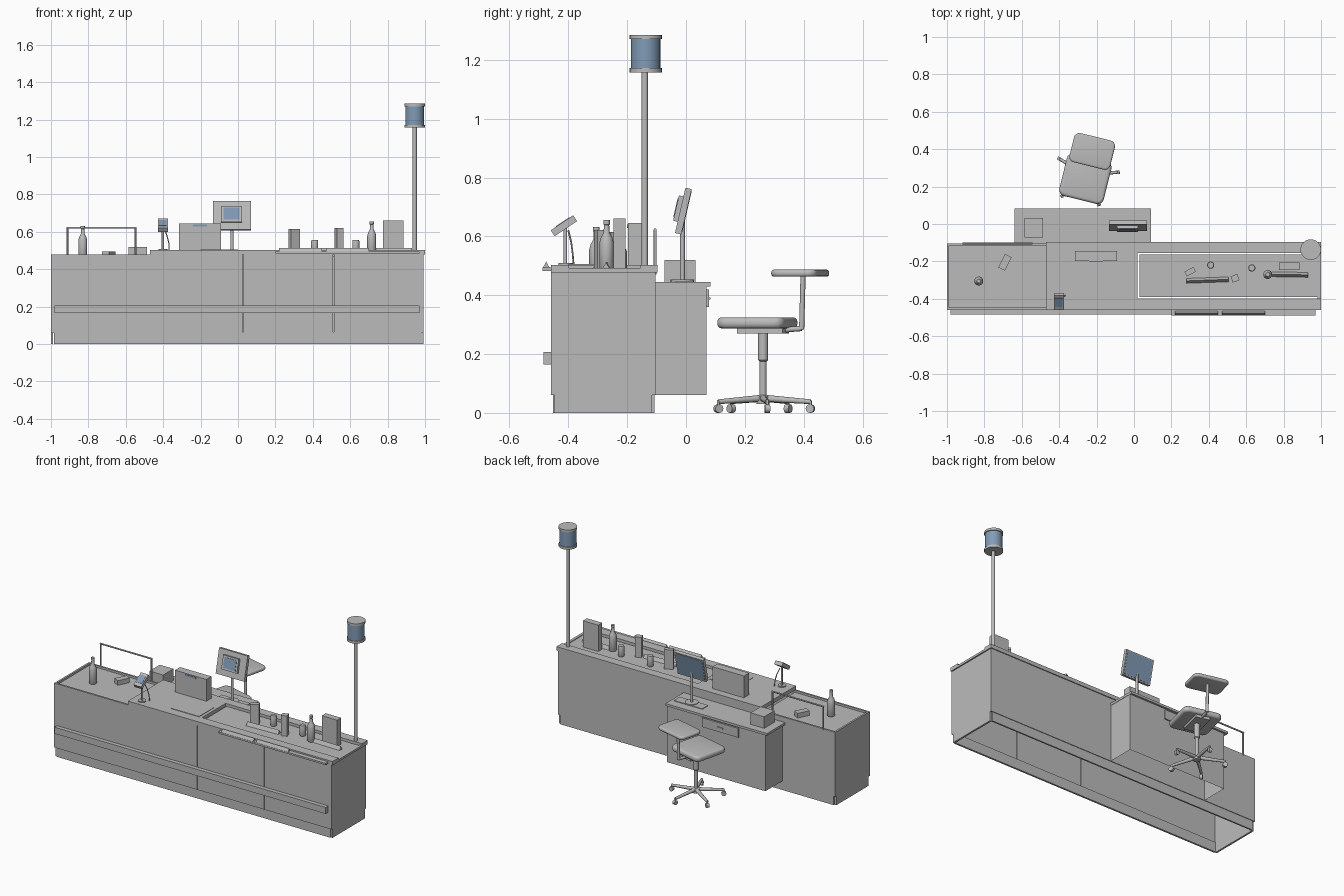
import bpy, bmesh, math
from mathutils import Vector, Matrix

if "Cube" in bpy.data.objects:
    bpy.data.objects.remove(bpy.data.objects["Cube"])


def material(name, rgb):
    m = bpy.data.materials.new(name)
    m.use_nodes = True
    m.diffuse_color = (*rgb, 1)
    m.node_tree.nodes["Principled BSDF"].inputs["Base Color"].default_value = (*rgb, 1)
    return m


GREY = material("warm grey", (0.5, 0.5, 0.5))
BLUE = material("screen blue", (0.22, 0.33, 0.47))


def finish(name, bm, mat=GREY, smooth=False):
    bmesh.ops.recalc_face_normals(bm, faces=bm.faces)
    me = bpy.data.meshes.new(name)
    bm.to_mesh(me)
    bm.free()
    me.materials.append(mat)
    ob = bpy.data.objects.new(name, me)
    bpy.context.collection.objects.link(ob)
    if smooth:
        bpy.ops.object.select_all(action='DESELECT')
        ob.select_set(True)
        bpy.context.view_layer.objects.active = ob
        bpy.ops.object.shade_smooth_by_angle(angle=math.radians(40))
    return ob


def box(name, x, y, z, mat=GREY, open_bottom=False):
    """Box from (min, max) pairs."""
    bm = bmesh.new()
    bmesh.ops.create_cube(bm, size=1)
    for v in bm.verts:
        v.co = [(a + b) / 2 + c * (b - a) for c, (a, b) in zip(v.co, (x, y, z))]
    if open_bottom:
        low = [f for f in bm.faces if f.normal.z < -0.9]
        bmesh.ops.delete(bm, geom=low, context='FACES_ONLY')
    return finish(name, bm, mat)


def turned_box(name, centre, size, mat=GREY, spin=0, tilt=0, round_edge=0):
    """Box turned about z by spin and about x by tilt, in degrees."""
    bm = bmesh.new()
    bmesh.ops.create_cube(bm, size=1)
    bmesh.ops.scale(bm, vec=size, verts=bm.verts)
    if round_edge:
        upright = [e for e in bm.edges if abs(e.verts[0].co.z - e.verts[1].co.z) > 1e-4]
        bmesh.ops.bevel(bm, geom=upright, offset=round_edge, segments=5, profile=0.5, affect='EDGES')
        rims = [e for e in bm.edges if abs(e.verts[0].co.z - e.verts[1].co.z) < 1e-4]
        bmesh.ops.bevel(bm, geom=rims, offset=size[2] * 0.4, segments=3, profile=0.5, affect='EDGES')
    rot = Matrix.Rotation(math.radians(spin), 4, 'Z') @ Matrix.Rotation(math.radians(tilt), 4, 'X')
    bmesh.ops.transform(bm, matrix=Matrix.Translation(centre) @ rot, verts=bm.verts)
    return finish(name, bm, mat, bool(round_edge))


def lathe(name, x, y, profile, mat=GREY, sides=24):
    """Solid of revolution from (radius, height) points."""
    bm = bmesh.new()
    rings = []
    for r, z in profile:
        rings.append([bm.verts.new((x + r * math.cos(t), y + r * math.sin(t), z))
                      for t in (2 * math.pi * i / sides for i in range(sides))])
    for a, b in zip(rings, rings[1:]):
        for i in range(sides):
            j = (i + 1) % sides
            bm.faces.new((a[i], a[j], b[j], b[i]))
    bm.faces.new(rings[0][::-1])
    bm.faces.new(rings[-1])
    return finish(name, bm, mat, True)


def cylinder(name, x, y, r, z0, z1, mat=GREY):
    return lathe(name, x, y, [(r, z0), (r, z1)], mat)


def rod(name, a, b, r0, r1, sides=12):
    a, b = Vector(a), Vector(b)
    bm = bmesh.new()
    bmesh.ops.create_cone(bm, cap_ends=True, segments=sides, radius1=r0, radius2=r1, depth=(b - a).length)
    rot = (b - a).to_track_quat('Z', 'Y').to_matrix().to_4x4()
    bmesh.ops.transform(bm, matrix=Matrix.Translation((a + b) / 2) @ rot, verts=bm.verts)
    return finish(name, bm, GREY, True)


def divider(name, x, y0, y1, z, w=0.026):
    """Triangular bar lying along x."""
    bm = bmesh.new()
    ends = []
    for px, py in ((x[0], y0), (x[1], y1)):
        ends.append([bm.verts.new(p) for p in
                     ((px, py - w / 2, z), (px, py + w / 2, z), (px, py, z + w * 0.9))])
    for i in range(3):
        j = (i + 1) % 3
        bm.faces.new((ends[0][i], ends[0][j], ends[1][j], ends[1][i]))
    bm.faces.new(ends[0])
    bm.faces.new(ends[1])
    return finish(name, bm)


# Counter shell: open underneath, lower at the packing end
box("counter_plinth_front", (-.985, .98), (-.452, -.44), (0, .065))
box("counter_plinth_back", (-.985, .98), (-.117, -.107), (0, .065))
for i, (x0, x1) in enumerate(((-1, .025), (.029, .508), (.512, .992))):
    box(f"front_panel_{i}", (x0, x1), (-.459, -.447), (.06, .478))
box("back_panel", (-1, .992), (-.115, -.103), (.06, .478))
for name, x0, x1 in (("packing_end", -1, -.988), ("belt_end", .98, .992)):
    box(name + "_panel", (x0, x1), (-.447, -.115), (0, .478))
box("packing_floor", (-.988, -.47), (-.447, -.115), (.455, .465))
box("bumper_rail", (-.98, .97), (-.485, -.459), (.165, .207))

# Worktop and sunken conveyor
box("worktop", (-.47, .02), (-.459, -.097), (.478, .503))
box("belt_rim_front", (.02, 1), (-.459, -.397), (.478, .503))
box("belt_rim_back", (.02, 1), (-.155, -.097), (.478, .503))
box("belt_end_rim", (.982, 1), (-.397, -.155), (.478, .492))
box("belt", (.03, .98), (-.39, -.162), (.465, .489))
box("scanner_plate", (-.2, .0), (-.4, -.24), (.503, .506))
box("customer_ledge", (.2, .97), (-.488, -.459), (.483, .494))

# Shopping and divider bars
divider("ledge_divider_a", (.22, .45), -.475, -.475, .494, .022)
divider("ledge_divider_b", (.47, .70), -.475, -.475, .494, .022)
divider("belt_divider_a", (.28, .505), -.304, -.296, .489)
divider("belt_divider_b", (.70, .93), -.268, -.272, .489)
turned_box("carton_a", (.30, -.255, .552), (.055, .028, .126), spin=28)
turned_box("carton_b", (.54, -.29, .555), (.038, .035, .132), spin=20)
box("cereal_carton", (.775, .885), (-.247, -.206), (.489, .66))
turned_box("carton_c", (-.69, -.205, .481), (.04, .08, .03), spin=-27)
for name, x, y in (("can_a", .41, -.22), ("can_b", .63, -.235)):
    lathe(name, x, y, [(.017, .489), (.019, .493), (.019, .55), (.016, .557)])
for name, x, y, z in (("bottle_a", .715, -.27, .489), ("bottle_b", -.83, -.305, .465)):
    lathe(name, x, y, [(.021, z), (.024, z + .005), (.024, z + .09), (.019, z + .108),
                       (.01, z + .125), (.009, z + .15), (.011, z + .152), (.011, z + .166)])

# Guard rail of the packing end
for x in (-.912, -.548):
    rod("guard_post", (x, -.105, .47), (x, -.105, .624), .005, .005)
rod("guard_bar", (-.917, -.105, .622), (-.543, -.105, .622), .005, .005)

# Lamp on a pole
cylinder("lamp_pole", .945, -.14, .011, .48, 1.16)
cylinder("lamp_bottom", .945, -.137, .055, 1.157, 1.172)
cylinder("lamp_glass", .945, -.137, .05, 1.172, 1.27, BLUE)
cylinder("lamp_cap", .945, -.137, .055, 1.27, 1.285)

# Receipt printer and card terminal
box("printer", (-.315, -.09), (-.197, -.145), (.503, .645))
box("printer_slot", (-.24, -.165), (-.2, -.196), (.628, .64), BLUE)
cylinder("terminal_foot", -.402, -.41, .024, .503, .509)
rod("terminal_stem", (-.402, -.41, .505), (-.402, -.41, .64), .006, .006)
turned_box("terminal", (-.402, -.415, .636), (.054, .092, .024), tilt=34)
turned_box("terminal_screen", (-.402, -.419, .647), (.04, .055, .005), BLUE, tilt=34)
cable = [(-.395, -.40, .62), (-.38, -.39, .58), (-.37, -.385, .54), (-.368, -.382, .503)]
for a, b in zip(cable, cable[1:]):
    rod("terminal_cable", a, b, .003, .003, 8)

# Cashier desk behind the counter
box("desk_body", (-.62, .088), (-.103, .07), (.06, .43), open_bottom=True)
box("desk_top", (-.64, .09), (-.103, .083), (.43, .445))
box("drawer", (-.43, -.17), (.07, .078), (.36, .42))
box("drawer_pull", (-.32, -.28), (.078, .083), (.385, .393))
box("cash_box", (-.585, -.487), (-.073, .033), (.445, .52))

# Two-sided monitor
cylinder("monitor_foot", -.032, -.012, .04, .445, .453)
cylinder("monitor_pole", -.032, -.012, .008, .45, .65)
box("monitor_stand", (-.135, .07), (-.035, .025), (.445, .449))
turned_box("monitor", (-.032, -.009, .686), (.205, .022, .158), tilt=-13)
turned_box("cashier_screen", (-.032, .002, .684), (.19, .003, .143), BLUE, tilt=-13)
turned_box("customer_display", (-.034, -.024, .694), (.112, .02, .088), tilt=-13)
turned_box("customer_screen", (-.034, -.034, .697), (.086, .004, .066), BLUE, tilt=-13)

# Swivel chair, turned slightly
cx, cy = -.255, .262
SPIN = -14


def seat_space(x, y, z):
    p = Matrix.Rotation(math.radians(SPIN), 3, 'Z') @ Vector((x, y, z))
    return p + Vector((cx, cy, 0))


turned_box("seat", seat_space(0, -.02, .306), (.245, .235, .038), spin=SPIN, round_edge=.035)
turned_box("backrest", seat_space(0, .13, .475), (.225, .16, .024), spin=SPIN, round_edge=.03)
turned_box("seat_bracket", seat_space(0, .0, .278), (.09, .16, .018), spin=SPIN)
rod("back_arm", seat_space(0, .05, .28), seat_space(0, .135, .287), .009, .009)
rod("back_post", seat_space(0, .135, .283), seat_space(0, .14, .468), .009, .009)
lathe("gas_lift", cx, cy, [(.022, .03), (.022, .055), (.012, .06), (.012, .175), (.017, .18), (.017, .275)])
for i in range(5):
    t = math.radians(5 + 72 * i)
    d = Vector((math.cos(t), math.sin(t), 0))
    side = Vector((-d.y, d.x, 0)) * .009
    c = Vector((cx, cy, 0))
    tip = c + d * .165
    up = Vector((0, 0, 1))
    rod("chair_leg", c + up * .05, tip + up * .038, .012, .008)
    rod("caster_stem", tip + up * .016, tip + up * .042, .005, .005)
    rod("caster", tip + up * .0145 - side, tip + up * .0145 + side, .0145, .0145, 16)
